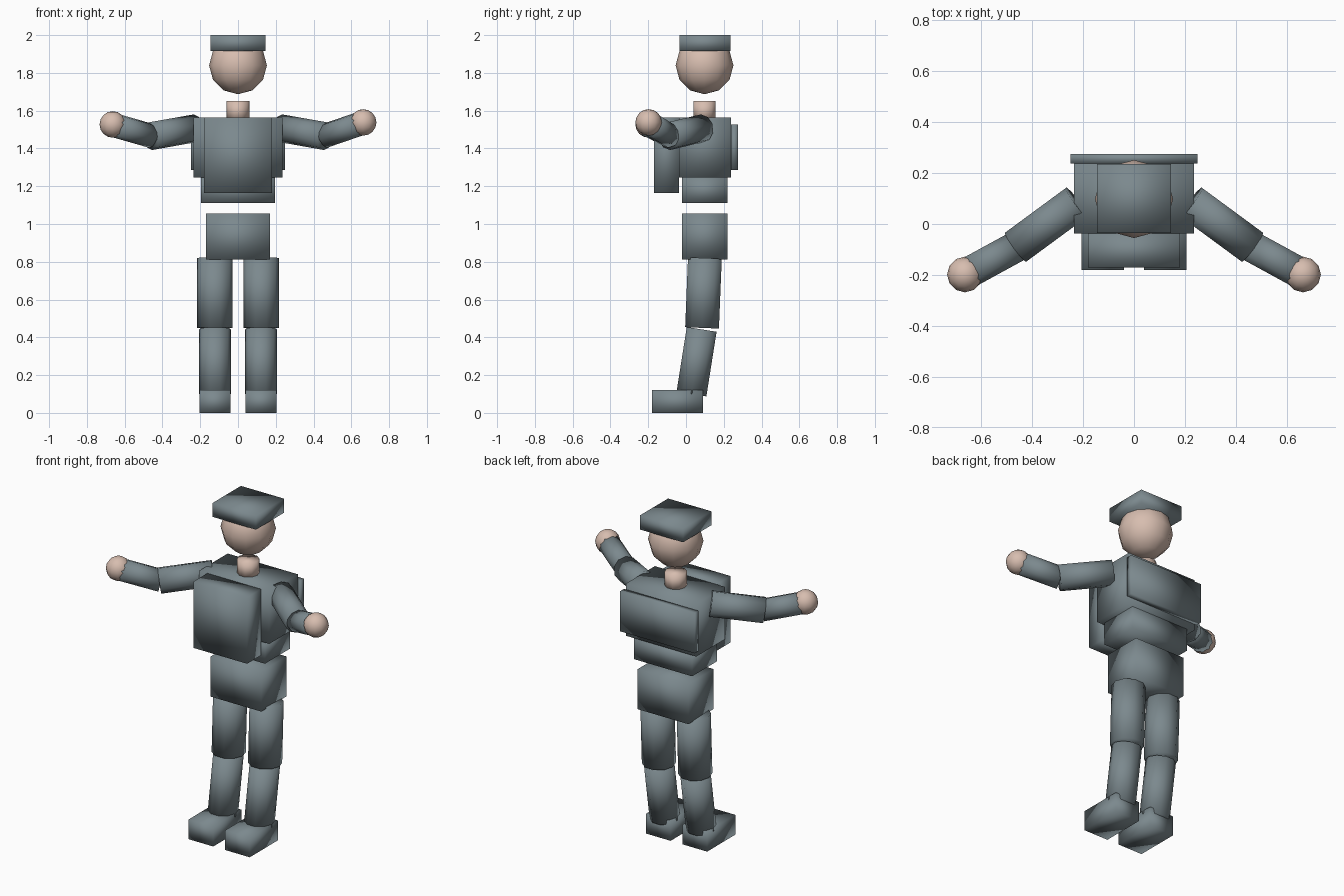
import bpy, bmesh
from mathutils import Matrix, Vector

if "Cube" in bpy.data.objects:
    bpy.data.objects.remove(bpy.data.objects["Cube"])


def material(name, rgb):
    m = bpy.data.materials.new(name)
    m.diffuse_color = (*rgb, 1)
    m.use_nodes = True
    m.node_tree.nodes["Principled BSDF"].inputs["Base Color"].default_value = m.diffuse_color
    return m


SLATE = material("slate_uniform", (0.20, 0.25, 0.27))
SKIN = material("skin", (0.68, 0.51, 0.43))


def finish(name, bm, mat):
    """Turn a bmesh into a fully smooth-shaded object."""
    bmesh.ops.recalc_face_normals(bm, faces=bm.faces)
    for f in bm.faces:
        f.smooth = True
    mesh = bpy.data.meshes.new(name)
    bm.to_mesh(mesh)
    bm.free()
    mesh.materials.append(mat)
    obj = bpy.data.objects.new(name, mesh)
    bpy.context.collection.objects.link(obj)
    return obj


def box(name, x, y, z, mat=SLATE):
    """Box from (min, max) ranges on each axis."""
    bm = bmesh.new()
    centre = Vector([(a + b) / 2 for a, b in (x, y, z)])
    size = Vector([b - a for a, b in (x, y, z)])
    bmesh.ops.create_cube(bm, size=1, matrix=Matrix.Translation(centre) @ Matrix.Diagonal((*size, 1)))
    return finish(name, bm, mat)


def tube(name, p, q, r, mat=SLATE, ref=(1, 0, 0)):
    """Ten-sided cylinder from p to q with a corner facing ref."""
    p, q = Vector(p), Vector(q)
    d = (q - p).normalized()
    v = Vector(ref)
    v = (v - d * v.dot(d)).normalized()
    u = v.cross(d)
    m = Matrix((u, v, d)).transposed().to_4x4()
    m.translation = (p + q) / 2
    bm = bmesh.new()
    bmesh.ops.create_cone(bm, cap_ends=True, segments=10, radius1=r, radius2=r,
                          depth=(q - p).length, matrix=m)
    return finish(name, bm, mat)


def ball(name, centre, r, rings=6):
    bm = bmesh.new()
    bmesh.ops.create_uvsphere(bm, u_segments=12, v_segments=rings, radius=r,
                              matrix=Matrix.Translation(Vector(centre)))
    return finish(name, bm, SKIN)


# Head, cap and neck
box("cap", (-0.145, 0.145), (-0.035, 0.235), (1.915, 2.0))
ball("head", (0, 0.098, 1.84), 0.153)
tube("neck", (0, 0.098, 1.55), (0, 0.098, 1.65), 0.061, SKIN)

# Body and packs
box("upper_torso", (-0.235, 0.235), (-0.037, 0.237), (1.247, 1.565))
box("lower_torso", (-0.195, 0.195), (-0.02, 0.22), (1.11, 1.247))
box("pelvis", (-0.17, 0.17), (-0.02, 0.22), (0.813, 1.056))
box("chest_pack", (-0.18, 0.18), (-0.17, -0.037), (1.163, 1.565))
box("back_plate", (-0.25, 0.25), (0.237, 0.275), (1.285, 1.528))

# Limbs on both sides
for side, s, hand_z in (("left", 1, 1.538), ("right", -1, 1.527)):
    elbow = (s * 0.455, -0.085, 1.465)
    tube(side + "_upper_arm", (s * 0.225, 0.085, 1.507), (s * 0.463, -0.09, 1.465), 0.074, ref=(0, 0, 1))
    tube(side + "_forearm", elbow, (s * 0.647, -0.19, hand_z - 0.007), 0.064, ref=(0, 0, 1))
    ball(side + "_hand", (s * 0.663, -0.198, hand_z), 0.07, 8)
    tube(side + "_thigh", (s * 0.122, 0.1, 0.82), (s * 0.122, 0.085, 0.45), 0.094)
    tube(side + "_shin", (s * 0.122, 0.083, 0.442), (s * 0.122, 0.029, 0.1), 0.084)
    foot_x = sorted((s * 0.04, s * 0.205))
    box(side + "_foot", foot_x, (-0.18, 0.09), (0, 0.12))
